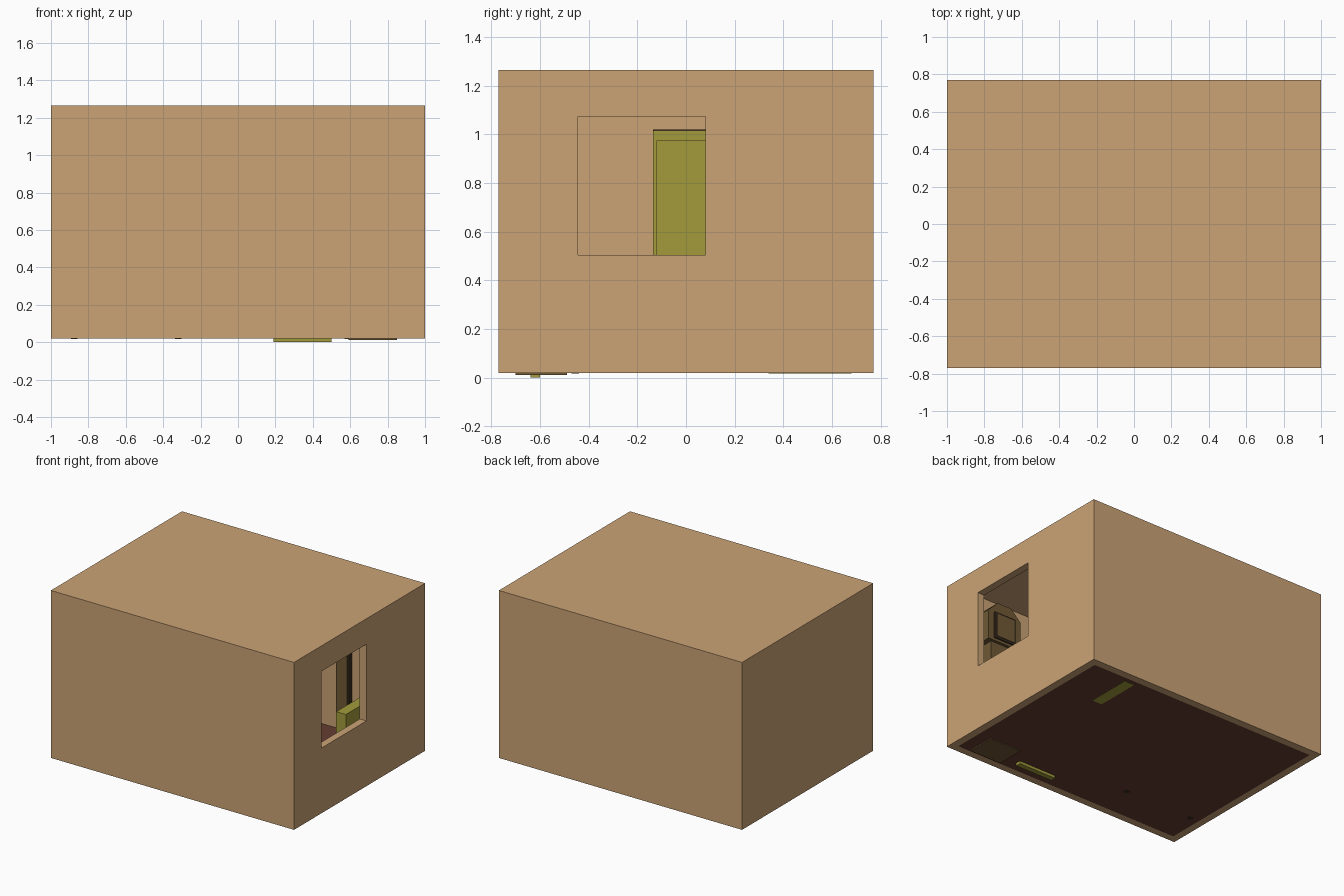
import bpy, bmesh

if "Cube" in bpy.data.objects:
    bpy.data.objects.remove(bpy.data.objects["Cube"])

MATS = {}
COLORS = {
    "plaster": (0.60, 0.37, 0.18, 1), "floorboards": (0.13, 0.048, 0.03, 1),
    "olive": (0.37, 0.33, 0.045, 1), "brown": (0.16, 0.10, 0.035, 1),
    "dark": (0.05, 0.03, 0.015, 1), "face": (0.55, 0.5, 0.35, 1),
}


def mat(key):
    if key not in MATS:
        MATS[key] = bpy.data.materials.new(key)
        MATS[key].diffuse_color = COLORS[key]
    return MATS[key]


def make(name, bm, color):
    bmesh.ops.recalc_face_normals(bm, faces=bm.faces)
    me = bpy.data.meshes.new(name)
    bm.to_mesh(me)
    bm.free()
    ob = bpy.data.objects.new(name, me)
    bpy.context.collection.objects.link(ob)
    if color:
        me.materials.append(mat(color))
    return ob


def box(name, x, y, z, color=None):
    """Box from (min, max) ranges on each axis."""
    bm = bmesh.new()
    bmesh.ops.create_cube(bm, size=1)
    for v in bm.verts:
        v.co = [r[0] if c < 0 else r[1] for c, r in zip(v.co, (x, y, z))]
    return make(name, bm, color)


def prism(name, pts, y0, y1, color):
    """Extrude an x-z outline along y."""
    bm = bmesh.new()
    f = bm.faces.new([bm.verts.new((px, y0, pz)) for px, pz in pts])
    ext = bmesh.ops.extrude_face_region(bm, geom=[f])["geom"]
    for v in ext:
        if isinstance(v, bmesh.types.BMVert):
            v.co.y = y1
    return make(name, bm, color)


# Room shell: walls and ceiling, open below, window in the right wall
T = 0.055
shell = box("room_shell", (-1, 1), (-0.77, 0.77), (0.02, 1.265), "plaster")
inner = box("inner_cutter", (-1 + T, 1 - T), (-0.77 + T, 0.77 - T), (-0.2, 1.252))
window = box("window_cutter", (0.9, 1.1), (-0.445, 0.08), (0.505, 1.075))
for cutter in (inner, window):
    cutter.hide_render = True
    m = shell.modifiers.new(cutter.name, 'BOOLEAN')
    m.operation = 'DIFFERENCE'
    m.solver = 'EXACT'
    m.object = cutter
bpy.context.view_layer.objects.active = shell
shell.select_set(True)
for m in list(shell.modifiers):
    bpy.ops.object.modifier_apply(modifier=m.name)
for cutter in (inner, window):
    bpy.data.objects.remove(cutter, do_unlink=True)

# Floor
box("floor", (-1 + T, 1 - T), (-0.77 + T, 0.77 - T), (0.02, 0.026), "floorboards")

# Door on the left wall: casing and panel
xl = -1 + T
box("door_panel", (xl, xl + 0.025), (-0.12, 0.33), (0.026, 0.975), "olive")
for i, y in enumerate((-0.135, 0.33)):
    box(f"door_casing_{i}", (xl, xl + 0.035), (y, y + 0.015), (0.026, 0.975), "olive")
box("door_head", (xl, xl + 0.035), (-0.135, 0.345), (0.975, 1.015), "olive")
box("door_cap", (xl, xl + 0.04), (-0.135, 0.345), (1.015, 1.021), "dark")

# Tall clock against the front wall, facing the room
cx = 0.72
box("clock_base", (0.59, 0.85), (-0.70, -0.49), (0.012, 0.25), "brown")
box("clock_body", (cx - 0.1, cx + 0.1), (-0.70, -0.52), (0.25, 0.80), "brown")
prism("clock_head", [(cx - 0.14, 0.80), (cx + 0.14, 0.80), (cx + 0.14, 1.02),
                     (cx + 0.06, 1.10), (cx - 0.06, 1.10), (cx - 0.14, 1.02)],
      -0.70, -0.50, "brown")
box("clock_face_frame", (cx - 0.09, cx + 0.09), (-0.50, -0.49), (0.82, 1.02), "dark")
box("clock_face", (cx - 0.075, cx + 0.075), (-0.49, -0.485), (0.835, 1.005), "brown")

# Low cabinet beside the clock, on a strip base
box("cabinet_base", (0.19, 0.50), (-0.64, -0.60), (0.0, 0.05), "olive")
box("cabinet", (0.19, 0.50), (-0.70, -0.56), (0.05, 0.40), "olive")

# Table near the front left
for i, x in enumerate((-0.875, -0.32)):
    for j, y in enumerate((-0.455, -0.13)):
        box(f"table_leg_{i}{j}", (x - 0.017, x + 0.017), (y - 0.015, y + 0.015),
            (0.018 if j == 0 else 0.026, 0.38), "dark")
box("table_top", (-0.91, -0.285), (-0.49, -0.10), (0.38, 0.41), "brown")

# Olive bench and tall post shelf by the back wall
box("bench", (0.57, 0.65), (0.34, 0.68), (0.018, 0.36), "olive")
box("tall_shelf", (0.33, 0.42), (0.68, 0.715), (0.026, 1.0), "brown")
box("tall_shelf_edge", (0.42, 0.435), (0.685, 0.715), (0.026, 1.0), "dark")

for m in bpy.data.materials:
    if m.users and not m.is_grease_pencil:
        m.use_nodes = True
        m.node_tree.nodes["Principled BSDF"].inputs["Base Color"].default_value = m.diffuse_color
